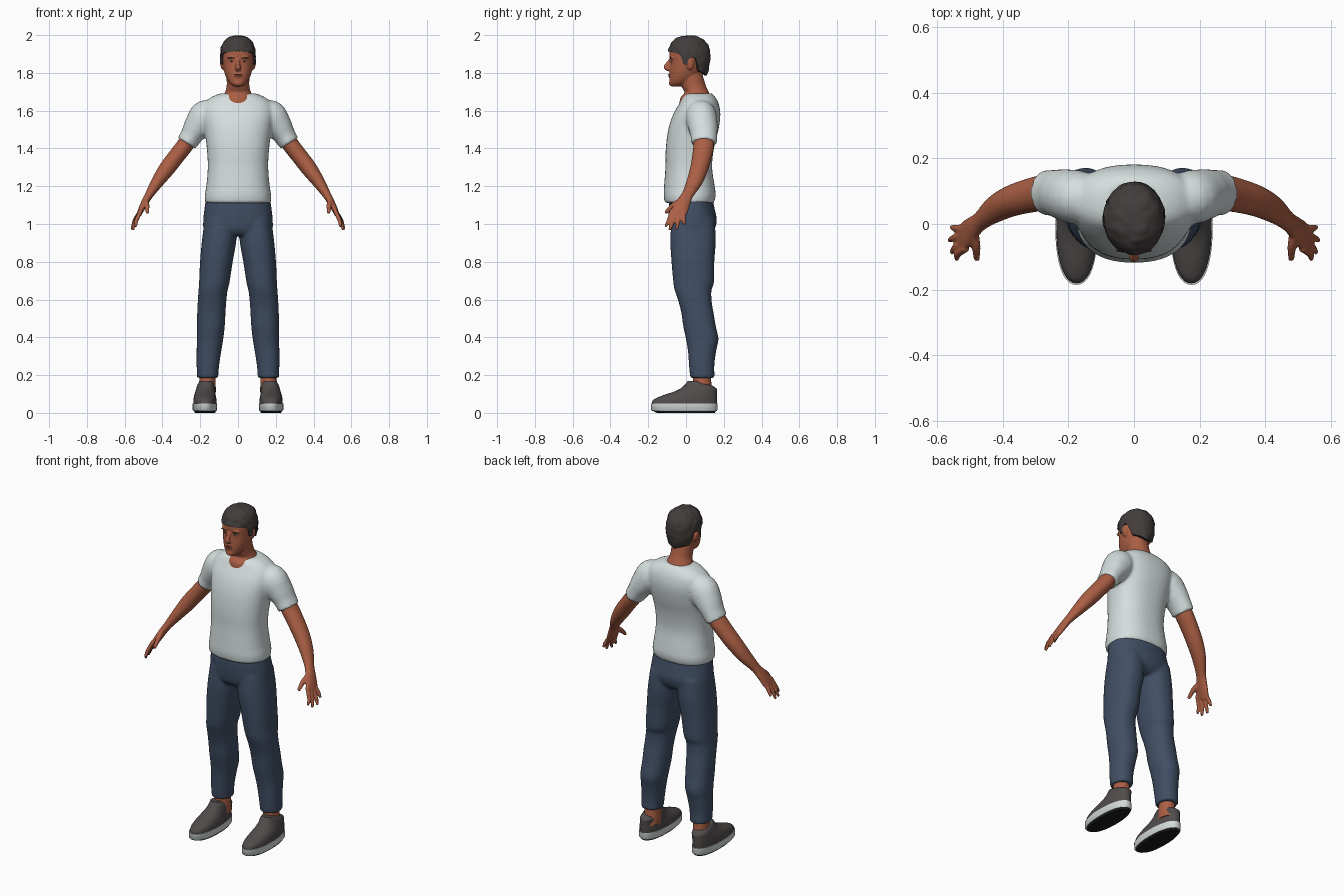
import bpy, bmesh, math
from mathutils import Vector, Matrix, noise


def material(name, rgb):
    m = bpy.data.materials.new(name)
    m.diffuse_color = (*rgb, 1)
    return m


SKIN = material("brown skin", (0.41, 0.115, 0.058))
LIP = material("lip", (0.27, 0.065, 0.04))
HAIR = material("dark hair", (0.055, 0.047, 0.045))
SHIRT = material("pale shirt", (0.67, 0.73, 0.73))
DENIM = material("navy cloth", (0.052, 0.078, 0.13))
SHOE = material("grey canvas", (0.08, 0.072, 0.07))
SOLE = material("white rubber", (0.66, 0.70, 0.70))
BLACK = material("black rubber", (0.012, 0.012, 0.013))
EYE = material("eye white", (0.55, 0.5, 0.48))


def finish(name, bm, mat, voxel=0, smooth=4, angle=50):
    """Turn a bmesh into an object, optionally fusing its pieces."""
    bmesh.ops.recalc_face_normals(bm, faces=bm.faces[:])
    me = bpy.data.meshes.new(name)
    bm.to_mesh(me)
    bm.free()
    ob = bpy.data.objects.new(name, me)
    bpy.context.collection.objects.link(ob)
    me.materials.append(mat)
    bpy.ops.object.select_all(action='DESELECT')
    ob.select_set(True)
    bpy.context.view_layer.objects.active = ob
    bpy.ops.object.shade_smooth_by_angle(angle=math.radians(angle))
    if voxel:
        r = ob.modifiers.new("fuse", 'REMESH')
        r.mode, r.voxel_size, r.use_smooth_shade = 'VOXEL', voxel, True
        s = ob.modifiers.new("relax", 'SMOOTH')
        s.factor, s.iterations = 0.5, smooth
    return ob


def spline(rows, sub):
    """Catmull-Rom through rows of numbers."""
    out = []
    for i in range(len(rows) - 1):
        a, b, c, d = (rows[max(0, min(len(rows) - 1, i + k))] for k in (-1, 0, 1, 2))
        for s in range(sub):
            t = s / sub
            out.append([0.5 * (2*q + (r-p)*t + (2*p-5*q+4*r-w)*t*t + (3*q-p-3*r+w)*t**3)
                        for p, q, r, w in zip(a, b, c, d)])
    return out + [list(rows[-1])]


def skin_rings(bm, rings):
    vs = [[bm.verts.new(p) for p in r] for r in rings]
    n = len(vs[0])
    for a, b in zip(vs, vs[1:]):
        for i in range(n):
            bm.faces.new((a[i], a[(i+1) % n], b[(i+1) % n], b[i]))
    bm.faces.new(vs[0])
    bm.faces.new(vs[-1])


def oval(n, power):
    for i in range(n):
        a = 2 * math.pi * i / n
        c, s = math.cos(a), math.sin(a)
        yield math.copysign(abs(c)**power, c), math.copysign(abs(s)**power, s)


def stack(bm, rows, side=1, sub=4, n=40, power=0.9):
    """Level ovals; rows are z, x0, x1, y0, y1."""
    skin_rings(bm, [[Vector((side*((x0+x1)/2 + (x1-x0)/2*c), (y0+y1)/2 + (y1-y0)/2*s, z))
                     for c, s in oval(n, power)]
                    for z, x0, x1, y0, y1 in spline(rows, sub)])


def tube(bm, rows, side=1, sub=4, n=20):
    """Ovals across a path; rows are x, y, z, thickness, depth."""
    rows = spline(rows, sub)
    pts = [Vector(r[:3]) for r in rows]
    rings = []
    for i, r in enumerate(rows):
        t = (pts[min(i+1, len(pts)-1)] - pts[max(i-1, 0)]).normalized()
        v = Vector((0, 1, 0))
        v = (v - t * v.dot(t)).normalized()
        u = v.cross(t)
        ring = [pts[i] + u*r[3]*c + v*r[4]*s for c, s in oval(n, 1)]
        rings.append([Vector((side*p.x, p.y, p.z)) for p in ring])
    skin_rings(bm, rings)


def ball(bm, center, radii, turn=0):
    m = Matrix.Translation(center) @ Matrix.Rotation(turn, 4, 'Y') @ Matrix.Diagonal((*radii, 1))
    bmesh.ops.create_uvsphere(bm, u_segments=16, v_segments=10, radius=1, matrix=m)


# T-shirt: body and two sleeves fused
bm = bmesh.new()
stack(bm, [(1.112, -.174, .174, -.112, .148), (1.15, -.176, .176, -.118, .157),
           (1.20, -.168, .168, -.116, .152), (1.30, -.160, .160, -.109, .138),
           (1.40, -.165, .165, -.107, .148), (1.50, -.178, .178, -.094, .172),
           (1.58, -.190, .190, -.068, .182), (1.64, -.178, .178, -.034, .172),
           (1.675, -.135, .135, -.014, .152), (1.692, -.09, .09, .01, .135)], power=.85)
for s in (1, -1):
    tube(bm, [(.10, .075, 1.60, .05, .06), (.165, .08, 1.573, .088, .082),
              (.215, .09, 1.515, .074, .078), (.245, .095, 1.47, .060, .071),
              (.272, .095, 1.427, .055, .069)], s)
finish("t_shirt", bm, SHIRT, .009, 5)

# Trousers: hips and two legs fused
bm = bmesh.new()
stack(bm, [(.94, -.15, .15, -.06, .12), (.97, -.182, .182, -.082, .150),
           (1.02, -.184, .184, -.090, .163), (1.08, -.178, .178, -.092, .152),
           (1.15, -.168, .168, -.088, .138)])
for s in (1, -1):
    stack(bm, [(.185, .105, .217, .022, .152), (.25, .100, .219, .016, .150),
               (.33, .088, .219, .010, .160), (.39, .078, .218, .000, .172),
               (.46, .070, .217, -.015, .158), (.53, .066, .216, -.025, .146),
               (.59, .062, .213, -.040, .136), (.65, .055, .209, -.060, .135),
               (.69, .045, .206, -.067, .148), (.80, .028, .201, -.077, .150),
               (.92, .008, .190, -.083, .158), (1.03, .010, .175, -.075, .150)], s, n=32)
finish("trousers", bm, DENIM, .009, 4)

# Arms with hands
for s, label in ((1, "left"), (-1, "right")):
    bm = bmesh.new()
    tube(bm, [(.22, .095, 1.51, .045, .052), (.275, .095, 1.425, .045, .055),
              (.325, .085, 1.36, .044, .052), (.375, .07, 1.295, .043, .048),
              (.425, .045, 1.225, .034, .042), (.468, .01, 1.158, .023, .031),
              (.490, -.01, 1.12, .020, .036), (.513, -.032, 1.075, .016, .044),
              (.527, -.045, 1.045, .012, .040)], s)
    for tip, base in (((.541, -.110, .985), -.074), ((.556, -.088, .968), -.055),
                      ((.563, -.050, .970), -.034), ((.556, -.010, .997), -.014)):
        tube(bm, [(.512, base, 1.075, .012, .012),
                  ((.527+tip[0])/2 + .004, base*.5 + tip[1]*.5, (1.05+tip[2])/2, .011, .011),
                  (*tip, .0075, .0075)], s, n=10)
    tube(bm, [(.490, -.02, 1.125, .014, .018), (.482, -.068, 1.098, .014, .015),
              (.480, -.110, 1.058, .009, .009)], s, n=12)
    finish(label + "_arm", bm, SKIN, .0055, 3)

    # Ankle
    bm = bmesh.new()
    stack(bm, [(.09, .118, .208, .02, .15), (.15, .118, .206, .035, .135),
               (.24, .122, .202, .04, .13)], s, n=24, power=1)
    finish(label + "_ankle", bm, SKIN)

    # Shoe upper, rubber rim and tread
    bm = bmesh.new()
    stack(bm, [(.045, .113, .237, -.182, .163), (.070, .114, .236, -.172, .164),
               (.092, .118, .232, -.125, .164), (.112, .121, .226, -.065, .164),
               (.130, .122, .221, -.028, .161), (.150, .126, .214, -.006, .125),
               (.170, .140, .202, .010, .060)], s)
    finish(label + "_shoe_upper", bm, SHOE)
    bm = bmesh.new()
    stack(bm, [(.010, .114, .236, -.178, .162), (.016, .111, .240, -.185, .166),
               (.050, .111, .240, -.186, .166)], s, sub=1, power=.88)
    finish(label + "_shoe_rim", bm, SOLE)
    bm = bmesh.new()
    stack(bm, [(0, .122, .228, -.155, .152), (.011, .116, .234, -.175, .160)], s, sub=1, power=.88)
    finish(label + "_shoe_tread", bm, BLACK)

# Head, neck, nose, brow ridge and ears fused
bm = bmesh.new()
stack(bm, [(1.728, -.022, .022, -.076, -.035), (1.745, -.043, .043, -.086, .01),
           (1.775, -.062, .062, -.087, .055), (1.81, -.074, .074, -.086, .085),
           (1.85, -.081, .081, -.083, .103), (1.90, -.085, .085, -.087, .115),
           (1.94, -.078, .078, -.078, .105), (1.975, -.045, .045, -.04, .07)])
stack(bm, [(1.63, -.10, .10, -.035, .135), (1.668, -.086, .086, -.030, .131),
           (1.695, -.070, .070, -.008, .122), (1.73, -.060, .060, -.024, .106),
           (1.79, -.060, .060, -.035, .088), (1.83, -.05, .05, -.03, .08)], power=1)
tube(bm, [(0, -.076, 1.876, .009, .010), (0, -.092, 1.85, .010, .014),
          (0, -.102, 1.829, .015, .016), (0, -.088, 1.817, .014, .010)], n=14)
ball(bm, (0, -.083, 1.786), (.026, .010, .014))
ball(bm, (0, -.078, 1.745), (.024, .013, .014))
for s in (1, -1):
    ball(bm, (s*.033, -.074, 1.882), (.026, .012, .007))
    ball(bm, (s*.086, .022, 1.848), (.009, .021, .032), s*.15)
finish("head", bm, SKIN, .005, 3)

# Facial details
bm = bmesh.new()
for z, w in ((1.792, .022), (1.783, .020)):
    ball(bm, (0, -.087, z), (w, .0075, .0038))
finish("lips", bm, LIP)
for name, mat, x, y, z, rad, tilt in (("eye_whites", EYE, .033, -.0735, 1.862, (.012, .006, .0042), 0),
                                      ("irises", BLACK, .032, -.0785, 1.862, (.0042, .0025, .0042), 0),
                                      ("eyebrows", HAIR, .035, -.0815, 1.880, (.020, .005, .0035), .1)):
    bm = bmesh.new()
    for s in (1, -1):
        ball(bm, (s*x, y, z), rad, -s*tilt)
    finish(name, bm, mat)


# Hair: lumpy cap whose lower edge follows the hairline around the head
def hairline(a):
    """a = 0 at the forehead, pi at the nape"""
    pts = ((0, 1.915), (.8, 1.908), (1.15, 1.895), (1.28, 1.845), (1.5, 1.845),
           (1.62, 1.885), (1.85, 1.88), (2.1, 1.81), (3.15, 1.785))
    for (a0, z0), (a1, z1) in zip(pts, pts[1:]):
        if a <= a1:
            return z0 + (z1 - z0) * (a - a0) / (a1 - a0)
    return 1.785


bm = bmesh.new()
rings = []
N, M = 64, 20
for j in range(-1, M):
    t = math.sin(max(j, 0) / M * math.pi / 2)
    ring = []
    for i in range(N):
        a = 2 * math.pi * i / N
        z0 = hairline(min(a, 2*math.pi - a))
        z = z0 + (1.997 - z0) * t
        h = (z - 1.885) / .1125
        k = (1 - min(h, 1)**2.5)**(1/2.5) if h > 0 else 1 - .24 * h * h
        k *= .86 if j < 0 else 1
        p = Vector((.094 * k * math.sin(a), .017 - .112 * k * math.cos(a), z))
        if j >= 0:
            p += (p - Vector((0, .017, 1.88))).normalized() * .0055 * noise.noise(p * 38)
        ring.append(p)
    rings.append(ring)
skin_rings(bm, rings)
finish("hair", bm, HAIR, angle=60)
